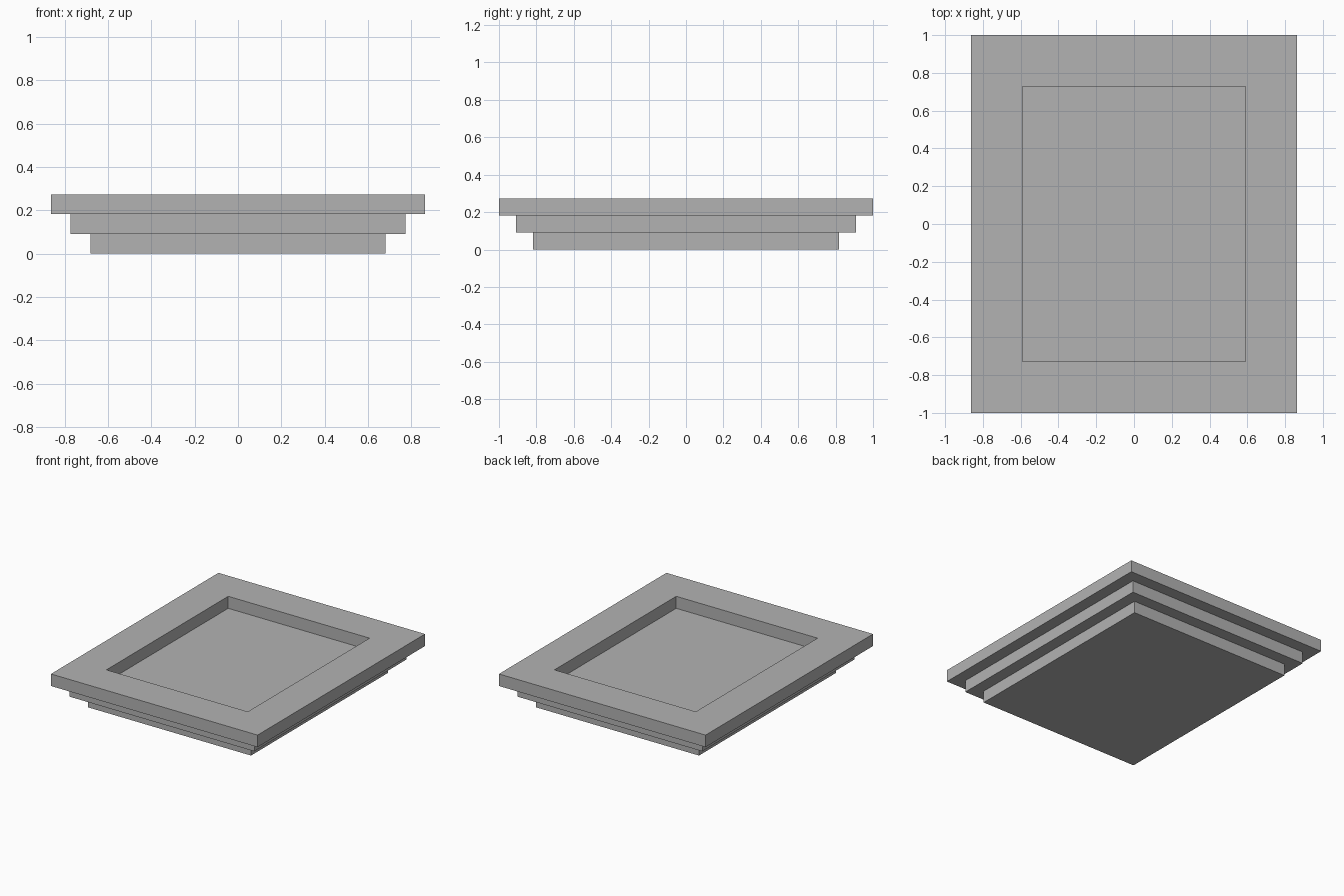
import bpy
import bmesh

cube = bpy.data.objects.get("Cube")
if cube:
    bpy.data.objects.remove(cube, do_unlink=True)

STEP = 1 / 11             # height and overhang of every tier
HALF_X, HALF_Y = 9.5 * STEP, 1.0

grey = bpy.data.materials.new("plain grey")
grey.use_nodes = True
colour = (0.45, 0.45, 0.45, 1)
grey.diffuse_color = colour
grey.node_tree.nodes["Principled BSDF"].inputs["Base Color"].default_value = colour

bm = bmesh.new()


def rectangle(inset, level):
    """Corner ring, inset and raised by whole steps."""
    x, y = HALF_X - inset * STEP, HALF_Y - inset * STEP
    return [bm.verts.new((sx * x, sy * y, level * STEP))
            for sx, sy in ((-1, -1), (1, -1), (1, 1), (-1, 1))]


# Stepped outside, flat rim, then the recess wall, as (inset, level)
profile = [(2, 0), (2, 1), (1, 1), (1, 2), (0, 2), (0, 3), (3, 3), (3, 2)]
rings = [rectangle(*point) for point in profile]
for low, high in zip(rings, rings[1:]):
    for i in range(4):
        j = (i + 1) % 4
        bm.faces.new((low[i], low[j], high[j], high[i]))

# Underside and recess floor
bm.faces.new(rings[0][::-1])
bm.faces.new(rings[-1])
bmesh.ops.recalc_face_normals(bm, faces=bm.faces)

mesh = bpy.data.meshes.new("stepped_tray")
bm.to_mesh(mesh)
bm.free()
mesh.materials.append(grey)
tray = bpy.data.objects.new("stepped_tray", mesh)
bpy.context.collection.objects.link(tray)
